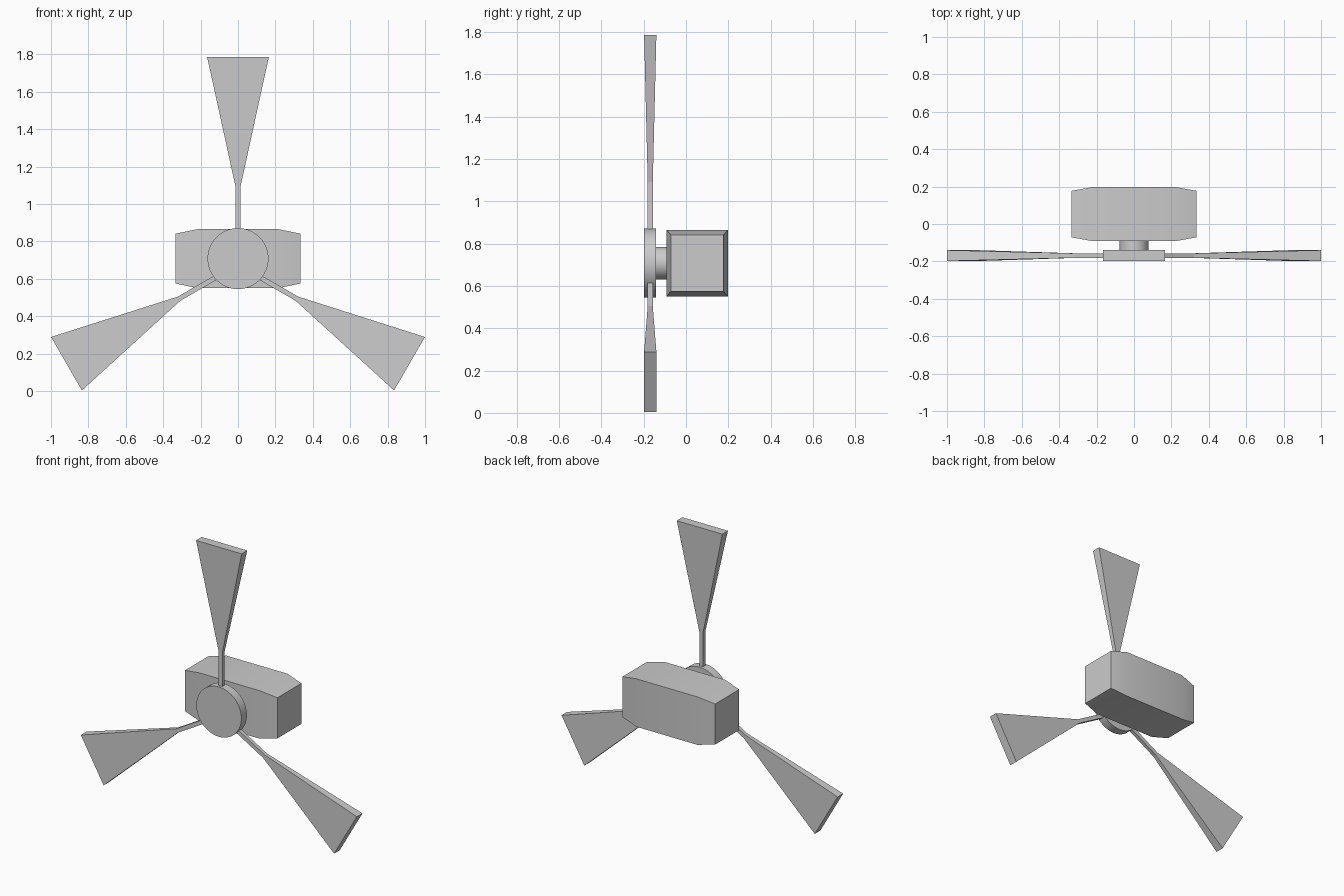
import bpy, bmesh
from math import radians
from mathutils import Matrix

if "Cube" in bpy.data.objects:
    bpy.data.objects.remove(bpy.data.objects["Cube"])

HUB_Z = 0.708
ROTOR_Y = -0.169


def loft(name, sections, matrix):
    """Closed solid through rectangles (position along X, centre Y, half Y, half Z)."""
    bm = bmesh.new()
    rings = []
    for x, cy, hy, hz in sections:
        rings.append([bm.verts.new((x, cy + sy * hy, sz * hz))
                      for sy, sz in ((-1, -1), (1, -1), (1, 1), (-1, 1))])
    for a, b in zip(rings, rings[1:]):
        for i in range(4):
            j = (i + 1) % 4
            bm.faces.new((a[i], a[j], b[j], b[i]))
    bm.faces.new(rings[0])
    bm.faces.new(rings[-1])
    bmesh.ops.recalc_face_normals(bm, faces=bm.faces)
    mesh = bpy.data.meshes.new(name)
    bm.to_mesh(mesh)
    bm.free()
    mesh.transform(matrix)
    obj = bpy.data.objects.new(name, mesh)
    bpy.context.collection.objects.link(obj)
    return obj


def smooth(obj):
    bpy.ops.object.select_all(action='DESELECT')
    obj.select_set(True)
    bpy.context.view_layer.objects.active = obj
    bpy.ops.object.shade_smooth_by_angle(angle=radians(30))


def disc(name, radius, y0, y1):
    bpy.ops.mesh.primitive_cylinder_add(
        vertices=64, radius=radius, depth=y1 - y0,
        location=(0, (y0 + y1) / 2, HUB_Z), rotation=(radians(90), 0, 0))
    obj = bpy.context.object
    obj.name = name
    smooth(obj)


# Motor housing with tapered ends
housing = loft("motor_housing",
               [(-0.335, 0.053, 0.124, 0.133), (-0.22, 0.053, 0.145, 0.157),
                (0.22, 0.053, 0.145, 0.157), (0.335, 0.053, 0.124, 0.133)],
               Matrix.Translation((0, 0, HUB_Z)))
smooth(housing)

# Shaft and hub plate
disc("shaft", 0.077, -0.15, -0.085)
disc("hub", 0.163, -0.198, -0.141)

# Three flared blades: thin stem, then widening and thickening to the tip
blade = [(0, 0, 0.012, 0.013), (0.223, 0, 0.012, 0.013), (0.918, 0, 0.029, 0.165)]
for name, x, z, angle in (("blade_top", 0, 0.868, 90),
                          ("blade_right", 0.122, 0.605, -30),
                          ("blade_left", -0.122, 0.605, 210)):
    loft(name, blade, Matrix.Translation((x, ROTOR_Y, z))
         @ Matrix.Rotation(radians(-angle), 4, 'Y'))
